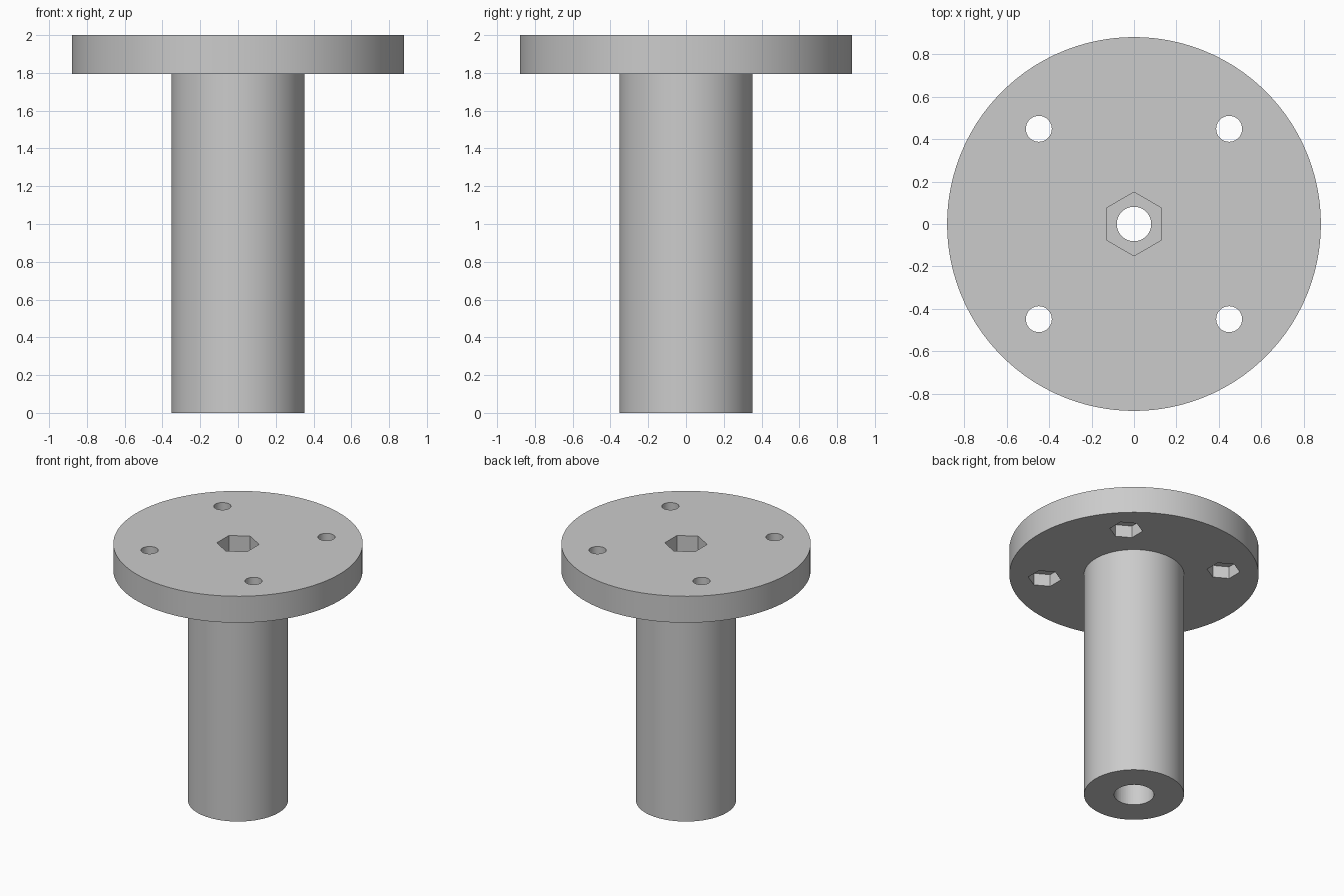
import bpy
import bmesh
from math import radians

HEIGHT = 2.0
FLANGE_BASE = 1.794
FLANGE_RADIUS = 0.88
STEM_RADIUS = 0.353
HOLE_OFFSET = 0.448
SIDES = 100

cube = bpy.data.objects.get("Cube")
if cube:
    bpy.data.objects.remove(cube, do_unlink=True)

grey = bpy.data.materials.new("Plain grey")
grey.use_nodes = True
colour = (0.6, 0.6, 0.6, 1)
grey.diffuse_color = colour
grey.node_tree.nodes["Principled BSDF"].inputs["Base Color"].default_value = colour


def add_object(name, bm):
    bmesh.ops.recalc_face_normals(bm, faces=bm.faces)
    mesh = bpy.data.meshes.new(name)
    bm.to_mesh(mesh)
    bm.free()
    mesh.materials.append(grey)
    obj = bpy.data.objects.new(name, mesh)
    bpy.context.collection.objects.link(obj)
    return obj


def lathe(name, profile):
    """Revolve (radius, z) points around the z axis."""
    bm = bmesh.new()
    verts = [bm.verts.new((r, 0, z)) for r, z in profile]
    edges = [bm.edges.new(pair) for pair in zip(verts, verts[1:])]
    bmesh.ops.spin(bm, geom=verts + edges, cent=(0, 0, 0), axis=(0, 0, 1),
                   angle=radians(360), steps=SIDES, use_duplicate=False)
    bmesh.ops.remove_doubles(bm, verts=bm.verts, dist=0.0001)
    return add_object(name, bm)


def cut(body, name, radius, bottom, top, x=0, y=0, sides=48):
    """Subtract a round or six-sided prism with a corner facing +y."""
    bm = bmesh.new()
    bmesh.ops.create_cone(bm, cap_ends=True, segments=sides,
                          radius1=radius, radius2=radius, depth=top - bottom)
    # Corners start on +y for both six and forty-eight sides
    bmesh.ops.translate(bm, verts=bm.verts, vec=(x, y, (top + bottom) / 2))
    cutter = add_object(name, bm)
    cutter.hide_render = True
    mod = body.modifiers.new(name, 'BOOLEAN')
    mod.operation = 'DIFFERENCE'
    mod.solver = 'EXACT'
    mod.object = cutter
    bpy.context.view_layer.objects.active = body
    bpy.ops.object.modifier_apply(modifier=name)
    bpy.data.objects.remove(cutter, do_unlink=True)


# Flange and stem, turned as one solid
body = lathe("flanged_stem", [
    (0, 0), (STEM_RADIUS, 0), (STEM_RADIUS, FLANGE_BASE),
    (FLANGE_RADIUS, FLANGE_BASE), (FLANGE_RADIUS, HEIGHT), (0, HEIGHT)])

# Central bolt hole, wide bore from below, nut pocket from above
cut(body, "centre_hole", 0.081, -0.1, HEIGHT + 0.1)
cut(body, "stem_bore", 0.141, -0.1, 1.5)
cut(body, "centre_nut_pocket", 0.15, HEIGHT - 0.15, HEIGHT + 0.1, sides=6)

# Four mounting holes with nut pockets under the flange
for sx in (-1, 1):
    for sy in (-1, 1):
        x, y = sx * HOLE_OFFSET, sy * HOLE_OFFSET
        cut(body, "mounting_hole", 0.061, FLANGE_BASE - 0.1, HEIGHT + 0.1, x, y)
        cut(body, "mounting_nut_pocket", 0.117, FLANGE_BASE - 0.1,
            FLANGE_BASE + 0.094, x, y, sides=6)

# Smooth round walls, crisp rims and pocket corners
bpy.ops.object.select_all(action='DESELECT')
body.select_set(True)
bpy.context.view_layer.objects.active = body
bpy.ops.object.shade_smooth_by_angle(angle=radians(30))
